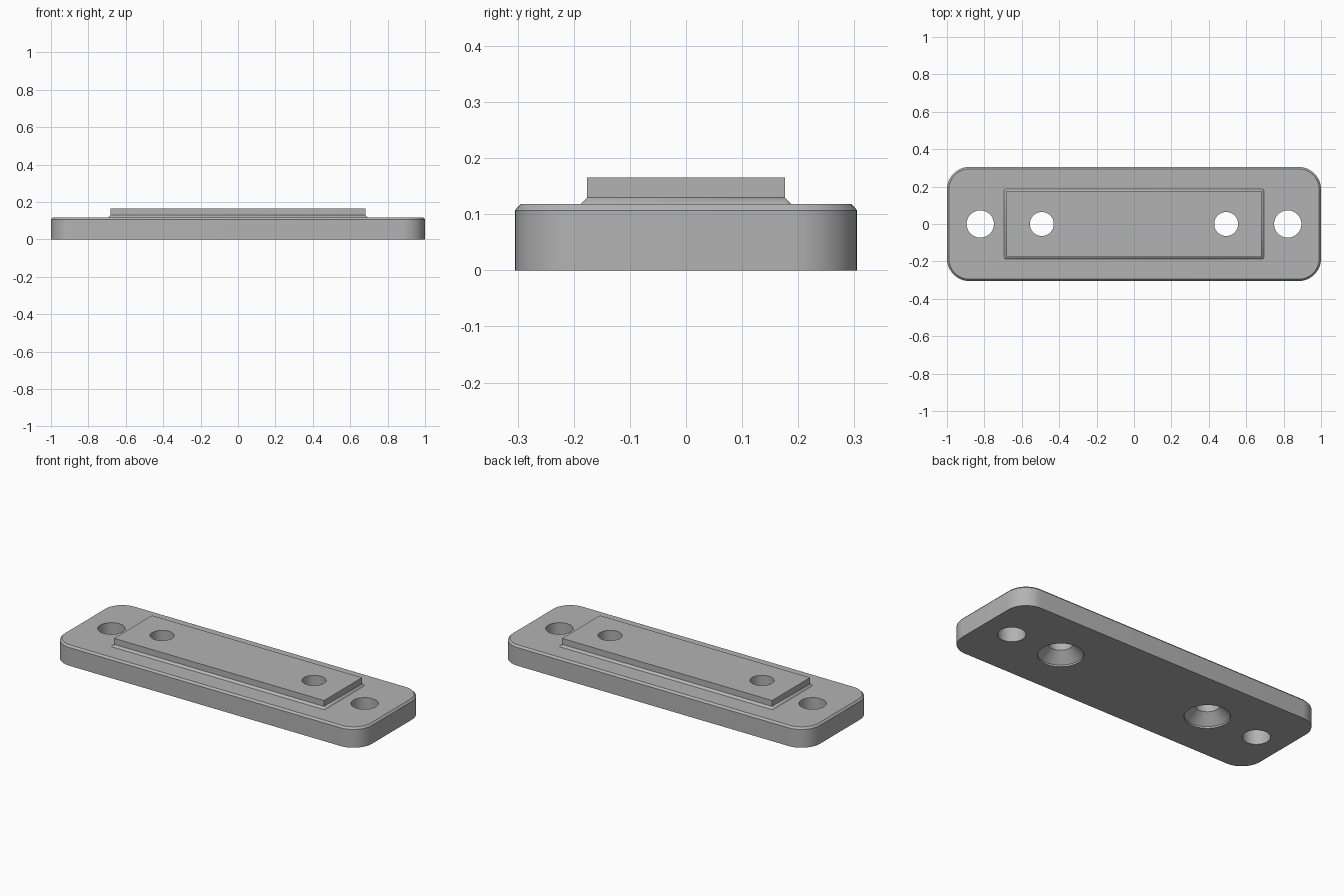
import bpy, bmesh, math

cube = bpy.data.objects.get("Cube")
if cube:
    bpy.data.objects.remove(cube, do_unlink=True)

grey = bpy.data.materials.new("plain grey")
grey.use_nodes = True
colour = (0.45, 0.45, 0.45, 1)
grey.diffuse_color = colour
grey.node_tree.nodes["Principled BSDF"].inputs["Base Color"].default_value = colour


def rounded_rect(hx, hy, r, steps=12):
    """Outline of a rectangle with rounded corners, counter-clockwise."""
    points = []
    for i, (sx, sy) in enumerate([(1, 1), (-1, 1), (-1, -1), (1, -1)]):
        for k in range(steps + 1):
            a = math.pi / 2 * (i + k / steps)
            points.append((sx * (hx - r) + r * math.cos(a), sy * (hy - r) + r * math.sin(a)))
    return points


def circle(x, r, steps=64):
    return [(x + r * math.cos(math.tau * k / steps), r * math.sin(math.tau * k / steps))
            for k in range(steps)]


def stack(name, levels):
    """Solid skinned through outlines given as (outline, z), bottom to top."""
    bm = bmesh.new()
    rings = [[bm.verts.new((x, y, z)) for x, y in outline] for outline, z in levels]
    n = len(rings[0])
    for low, high in zip(rings, rings[1:]):
        for k in range(n):
            j = (k + 1) % n
            bm.faces.new((low[k], low[j], high[j], high[k]))
    bm.faces.new(rings[0][::-1])
    bm.faces.new(rings[-1])
    bmesh.ops.remove_doubles(bm, verts=bm.verts, dist=0.0001)
    mesh = bpy.data.meshes.new(name)
    bm.to_mesh(mesh)
    bm.free()
    mesh.materials.append(grey)
    obj = bpy.data.objects.new(name, mesh)
    bpy.context.collection.objects.link(obj)
    return obj


# Chamfered base with a sharp-cornered raised pad on a flared foot
plate = stack("mounting_plate", [
    (rounded_rect(1.0, 0.305, 0.12), 0),
    (rounded_rect(1.0, 0.305, 0.12), 0.107),
    (rounded_rect(0.99, 0.295, 0.11), 0.118),
    (rounded_rect(0.694, 0.188, 0.012), 0.118),
    (rounded_rect(0.682, 0.176, 0), 0.13),
    (rounded_rect(0.682, 0.176, 0), 0.165),
])

# Plain outer holes, and inner holes countersunk from below
cutters = []
for side in (-1, 1):
    outer, inner = side * 0.822, side * 0.493
    cutters.append(stack("outer_hole_cutter", [(circle(outer, 0.073), -0.1),
                                               (circle(outer, 0.073), 0.3)]))
    cutters.append(stack("countersunk_hole_cutter", [
        (circle(inner, 0.12), -0.1), (circle(inner, 0.12), 0.01),
        (circle(inner, 0.064), 0.066), (circle(inner, 0.064), 0.3)]))

bpy.ops.object.select_all(action="DESELECT")
bpy.context.view_layer.objects.active = plate
plate.select_set(True)
for cutter in cutters:
    cutter.hide_render = True
    cut = plate.modifiers.new("hole", "BOOLEAN")
    cut.operation = "DIFFERENCE"
    cut.solver = "EXACT"
    cut.object = cutter
    bpy.ops.object.modifier_apply(modifier=cut.name)
for cutter in cutters:
    bpy.data.objects.remove(cutter, do_unlink=True)

bpy.ops.object.shade_smooth_by_angle(angle=math.radians(25))
